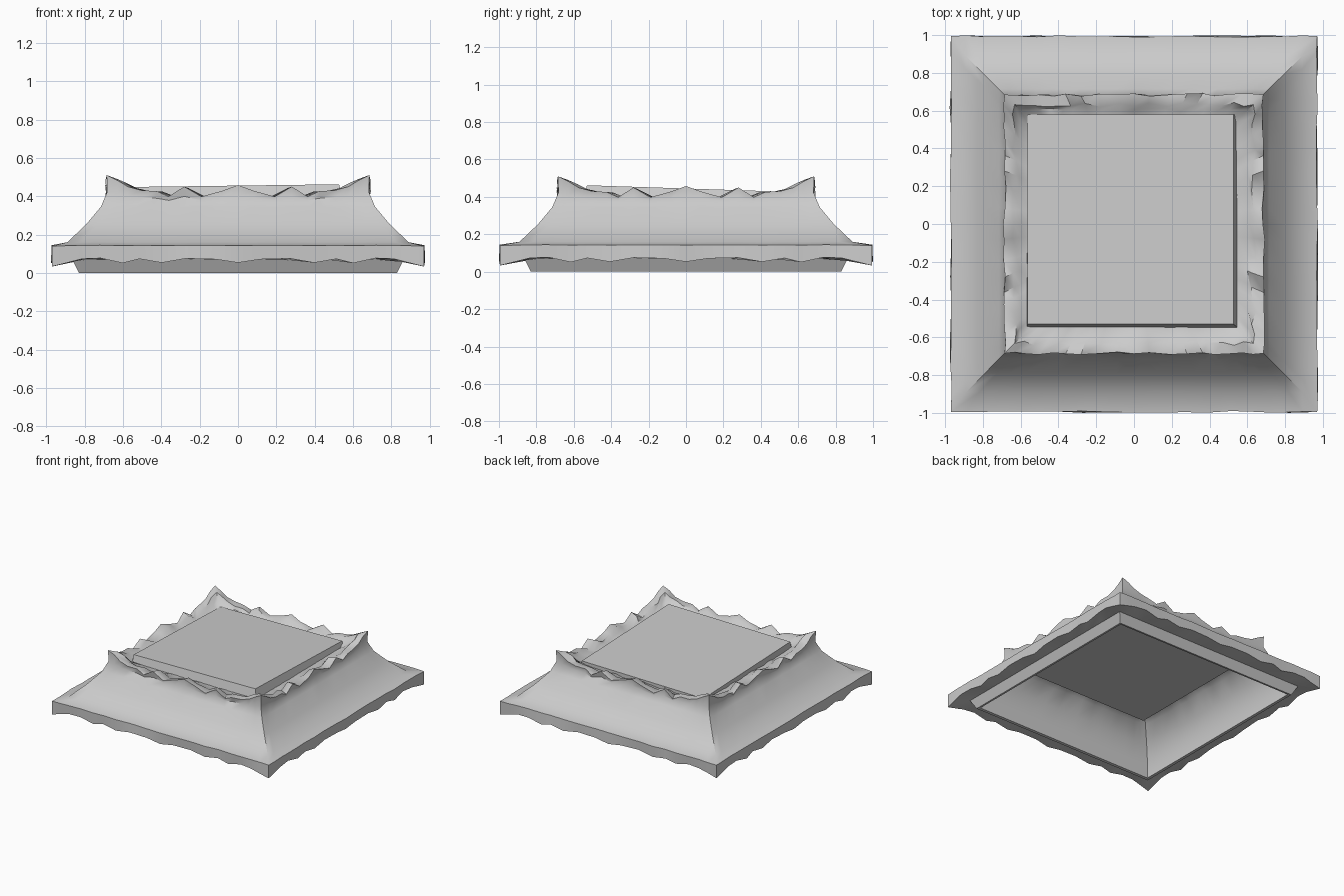
import bpy, bmesh, random

if "Cube" in bpy.data.objects:
    bpy.data.objects.remove(bpy.data.objects["Cube"])
random.seed(4)

# stations along one side: position (-1..1), ragged top offset, ragged eave offset
HALF = [(0.0, .030, -.012), (.12, .0, .006), (.28, -.030, .010), (.41, .022, -.012), (.53, -.030, .008),
        (.62, -.002, -.014), (.74, .003, .012), (.84, .022, .008), (.92, .055, -.012)]
SIDE = [(-1.0, .082, -.032)] + [(-t, a, b) for t, a, b in reversed(HALF[1:])] + HALF

# closed roof section: half width, height, top raggedness, eave raggedness, sideways jitter
SECTION = [
    (.970, .065, 0, 1, .006),
    (.970, .143, 0, .1, .004),
    (.890, .160, 0, 0, 0),
    (.790, .255, 0, 0, 0),
    (.715, .345, 0, 0, 0),
    (.682, .390, .4, 0, .004),
    (.685, .428, 1, 0, .008),
    (.632, .425, .8, 0, .012),
    (.605, .400, .4, 0, .008),
    (.540, .390, 0, 0, 0),
    (.540, .375, 0, 0, 0),
    (.620, .375, .5, 0, .012),
    (.690, .352, .2, 0, .006),
    (.770, .245, 0, 0, 0),
    (.820, .120, 0, 0, 0),
    (.810, .004, 0, 0, 0),
    (.830, .000, 0, 0, 0),
    (.865, .070, 0, 0, 0),
]


def square_ring(bm, half, z, top, eave, jitter):
    """One square ring of vertices following the ragged side stations."""
    ring = []
    for side in range(4):
        for t, up, low in SIDE:
            corner = abs(t) == 1
            out = half + (0 if corner else random.uniform(-jitter, jitter))
            x, y = t * half, -out
            for _ in range(side):
                x, y = -y, x
            if half > .95:
                y *= 1.025
            ring.append(bm.verts.new((x, y, z + up * top + low * eave)))
    return ring


def finish(bm, name, angle):
    bmesh.ops.recalc_face_normals(bm, faces=bm.faces)
    mesh = bpy.data.meshes.new(name)
    bm.to_mesh(mesh)
    bm.free()
    obj = bpy.data.objects.new(name, mesh)
    bpy.context.collection.objects.link(obj)
    bpy.ops.object.select_all(action='DESELECT')
    obj.select_set(True)
    bpy.context.view_layer.objects.active = obj
    bpy.ops.object.shade_smooth_by_angle(angle=angle)
    return obj


# hollow flared roof with ragged lip and eaves
bm = bmesh.new()
rings = [square_ring(bm, *row) for row in SECTION]
for a, b in zip(rings, rings[1:] + rings[:1]):
    n = len(a)
    for i in range(n):
        j = (i + 1) % n
        bm.faces.new((a[i], a[j], b[j], b[i]))
finish(bm, "roof_shell", .8)

# slightly tilted slab filling the roof opening
bm = bmesh.new()
bmesh.ops.create_cube(bm, size=2)
for v in bm.verts:
    x, y, z = v.co
    if z > 0:
        v.co = (x * .545 - .018, y * .555 + .025, .437 - .018 * y + .007 * x)
    else:
        v.co = (x * .570, y * .575 + .005, .30)
finish(bm, "top_slab", .5)
